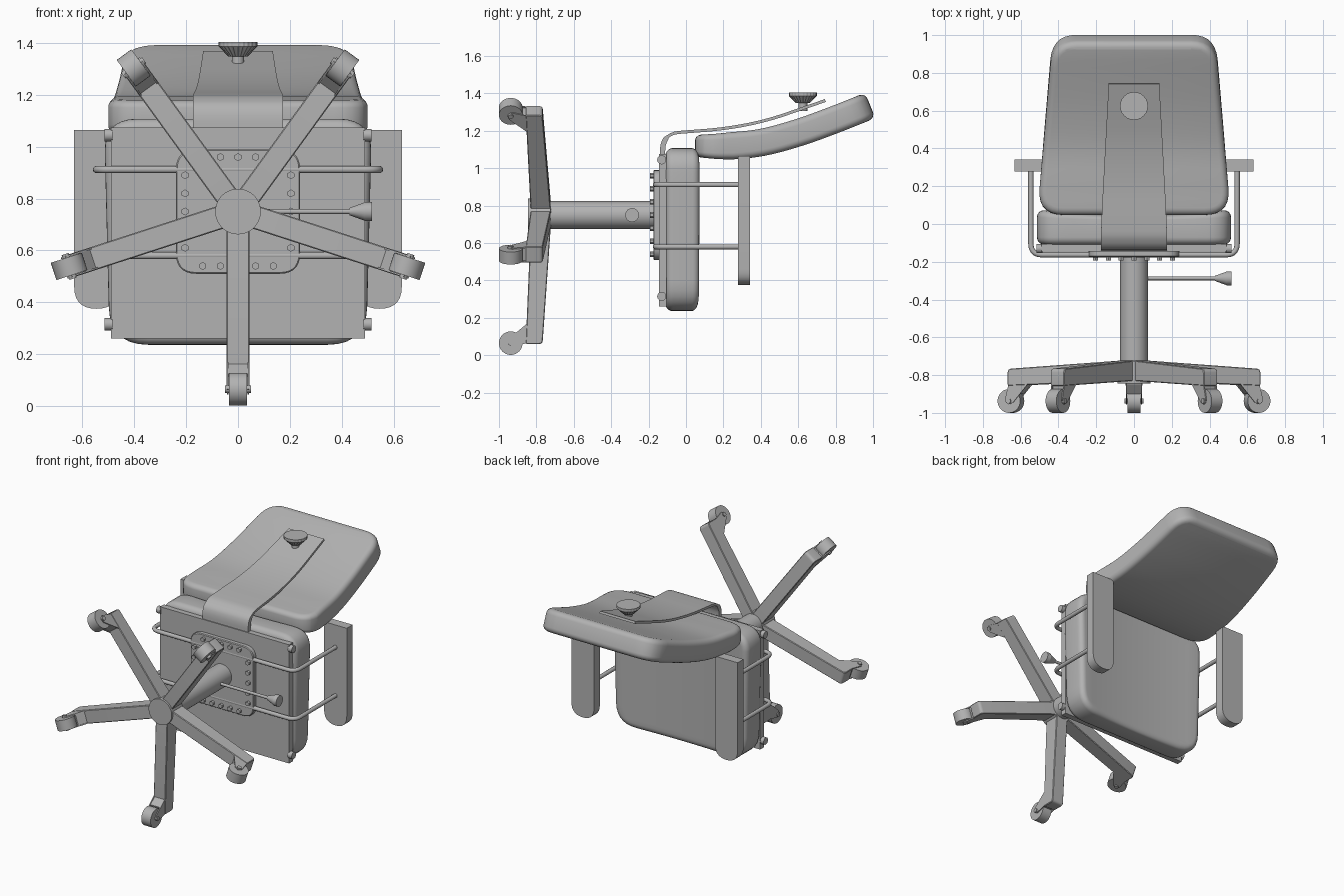
import bpy, bmesh, math
from mathutils import Vector

if "Cube" in bpy.data.objects:
    bpy.data.objects.remove(bpy.data.objects["Cube"])

grey = bpy.data.materials.new("grey")
grey.diffuse_color = (0.45, 0.45, 0.45, 1)
grey.use_nodes = True
grey.node_tree.nodes["Principled BSDF"].inputs["Base Color"].default_value = grey.diffuse_color


def finish(name, bm, angle=35):
    bmesh.ops.recalc_face_normals(bm, faces=bm.faces)
    me = bpy.data.meshes.new(name)
    bm.to_mesh(me)
    bm.free()
    ob = bpy.data.objects.new(name, me)
    bpy.context.collection.objects.link(ob)
    me.materials.append(grey)
    bpy.ops.object.select_all(action='DESELECT')
    ob.select_set(True)
    bpy.context.view_layer.objects.active = ob
    bpy.ops.object.shade_smooth_by_angle(angle=math.radians(angle))
    return ob


def rounded(corners, steps=7, closed=True):
    """corners: (x, y, ..., radius); every corner is replaced by a curve."""
    out, n = [], len(corners)
    for i, c in enumerate(corners):
        p, r = Vector(c[:-1]), c[-1]
        if r == 0 or (not closed and i in (0, n - 1)):
            out.append(p)
            continue
        s = p + (Vector(corners[i - 1][:-1]) - p).normalized() * r
        e = p + (Vector(corners[(i + 1) % n][:-1]) - p).normalized() * r
        for k in range(steps + 1):
            t = k / steps
            out.append(s * (1 - t) ** 2 + p * 2 * t * (1 - t) + e * t * t)
    return out


def slab(name, outline, lo, hi, place, bevel=0, segs=4, cuts_u=(), cuts_v=()):
    """Extrude a 2D outline from lo to hi, soften its rims, cut it and place it."""
    bm = bmesh.new()
    base = bm.faces.new([bm.verts.new((p[0], p[1], lo)) for p in outline])
    ext = bmesh.ops.extrude_face_region(bm, geom=[base], use_keep_orig=True)
    for v in ext["geom"]:
        if isinstance(v, bmesh.types.BMVert):
            v.co.z = hi
    if bevel:
        rims = [e for e in bm.edges if abs(e.verts[0].co.z - e.verts[1].co.z) < 1e-6]
        bmesh.ops.bevel(bm, geom=rims, offset=bevel, segments=segs, profile=0.5, affect='EDGES')
    for axis, cuts in ((0, cuts_u), (1, cuts_v)):
        for c in cuts:
            co, no = Vector((0, 0, 0)), Vector((0, 0, 0))
            co[axis], no[axis] = c, 1
            bmesh.ops.bisect_plane(bm, geom=bm.verts[:] + bm.edges[:] + bm.faces[:],
                                   plane_co=co, plane_no=no)
    for v in bm.verts:
        v.co = place(*v.co)
    return finish(name, bm)


def rod(name, a, b, r0, r1=None, sides=24, flute=1, angle=35):
    """Cylinder or cone from a to b; flute < 1 pulls in every second side vertex."""
    a, b = Vector(a), Vector(b)
    bm = bmesh.new()
    bmesh.ops.create_cone(bm, cap_ends=True, segments=sides, radius1=r0,
                          radius2=r0 if r1 is None else r1, depth=(b - a).length)
    q = (b - a).to_track_quat('Z', 'Y')
    for v in bm.verts:
        step = round(math.atan2(v.co.y, v.co.x) / math.tau * sides)
        if step % 2:
            v.co.xy *= flute
        v.co = q @ v.co + (a + b) / 2
    return finish(name, bm, angle)


def tube(name, pts, r):
    cu = bpy.data.curves.new(name, 'CURVE')
    cu.dimensions, cu.bevel_depth, cu.bevel_resolution, cu.use_fill_caps = '3D', r, 3, True
    sp = cu.splines.new('POLY')
    sp.points.add(len(pts) - 1)
    for q, p in zip(sp.points, pts):
        q.co = (*p, 1)
    ob = bpy.data.objects.new(name, cu)
    bpy.context.collection.objects.link(ob)
    cu.materials.append(grey)
    bpy.ops.object.select_all(action='DESELECT')
    ob.select_set(True)
    bpy.context.view_layer.objects.active = ob
    bpy.ops.object.convert(target='MESH')
    bpy.ops.object.shade_smooth_by_angle(angle=math.radians(40))


def spline(pts, t):
    """Smooth interpolation through (t, value) points."""
    n = len(pts)
    i = max(0, min(n - 2, sum(p[0] <= t for p in pts) - 1))
    (a, fa), (b, fb) = pts[i], pts[i + 1]

    def slope(k):
        l, r = pts[max(k - 1, 0)], pts[min(k + 1, n - 1)]
        return (r[1] - l[1]) / (r[0] - l[0])
    h, s = b - a, (t - a) / (b - a)
    return ((2*s**3 - 3*s**2 + 1) * fa + (s**3 - 2*s**2 + s) * h * slope(i)
            + (3*s**2 - 2*s**3) * fb + (s**3 - s**2) * h * slope(i + 1))


def flat(u, v, w):
    return Vector((u, w, v))


# Seat cushion with a slight dish across its width, and the pan under it
def dished(u, v, w):
    if w > 0:
        w -= 0.03 * max(0, 1 - (u / 0.5) ** 2) * w / 0.075
    return Vector((u, w, v))


seat = [(-0.495, 0.236, 0.15), (0.495, 0.236, 0.15), (0.517, 1.108, 0.13), (-0.517, 1.108, 0.13)]
slab("seat_cushion", rounded(seat), -0.11, 0.075, dished, 0.04, 5,
     [i * 0.08 for i in range(-5, 6)], [0.3 + i * 0.1 for i in range(8)])
pan = [(-0.49, 0.26), (0.49, 0.26), (0.49, 1.075), (-0.49, 1.075)]
slab("seat_pan", pan, -0.145, -0.105, flat)
for s in (-1, 1):
    for z in (0.315, 1.045):
        rod("pan_fastener", (s * 0.485, -0.13, z), (s * 0.515, -0.13, z), 0.024)

# Bolted mounting plate
plate = [(-0.24, 0.51, 0.08), (0.24, 0.51, 0.08), (0.24, 0.99, 0.08), (-0.24, 0.99, 0.08)]
slab("mounting_plate", rounded(plate), -0.175, -0.14, flat, 0.005, 1)
for i in range(-3, 4):
    for j in range(-3, 4):
        if max(abs(i), abs(j)) == 3 and abs(i) + abs(j) < 6:
            x, z = i * 0.068, 0.75 + j * 0.07
            rod("plate_bolt", (x, -0.17, z), (x, -0.193, z), 0.015, sides=6)

# Backrest: flat outline bent along a curve
MID = [(0.04, 1.12), (0.2, 1.118), (0.4, 1.137), (0.6, 1.19), (0.8, 1.262), (1.0, 1.342)]


def bent(u, v, w):
    d = (spline(MID, v + 0.01) - spline(MID, v - 0.01)) / 0.02
    n = Vector((0, -d, 1)).normalized()
    w *= 0.8 + 0.2 * min(1, max(0, (v - 0.04) / 0.2))
    return Vector((u, v, spline(MID, v))) + n * w


back = [(-0.512, 0.048, 0.14), (0.512, 0.048, 0.14), (0.432, 0.985, 0.13), (-0.432, 0.985, 0.13)]
slab("backrest", rounded(back), -0.073, 0.073, bent, 0.035, 5,
     [], [0.1 + i * 0.05 for i in range(18)])

# Bent strap from the pan to the backrest
path = rounded([(-0.125, 1.0, 0), (-0.125, 1.185, 0.09), (0.2, 1.21, 0.1),
                (0.42, 1.25, 0.12), (0.745, 1.362, 0)])
sides = [[], []]
for i, p in enumerate(path):
    t = (path[min(i + 1, len(path) - 1)] - path[max(i - 1, 0)]).normalized()
    half = 0.014 if p.x < -0.1 else 0.008
    for k, s in enumerate((1, -1)):
        sides[k].append(p + Vector((-t.y, t.x)) * half * s)
slab("back_strap", sides[0] + sides[1][::-1], -1, 1,
     lambda u, v, w: Vector((w * (0.174 - 0.04 * max(0, u) / 0.745), u, v)))

# Fluted adjusting knob on the strap
rod("knob_stem", (0, 0.625, 1.305), (0, 0.625, 1.36), 0.024)
rod("knob_cone", (0, 0.625, 1.348), (0, 0.625, 1.386), 0.037, 0.074, 48, 0.95, 8)
rod("knob_rim", (0, 0.625, 1.386), (0, 0.625, 1.405), 0.075, None, 48, 0.97, 8)

# Armrest pads and their bent rods
for s in (-1, 1):
    x0, x1 = s * 0.46, s * 0.632
    pad = [(x0, 0.375, 0.086), (x1, 0.375, 0.086), (x1, 1.065, 0), (x0, 1.065, 0)]
    slab("armrest_pad", rounded(pad), 0.278, 0.342, flat)
for z in (0.58, 0.912):
    tube("armrest_rod", rounded([(-0.546, 0.29, z, 0), (-0.546, -0.163, z, 0.06),
                                 (0.546, -0.163, z, 0.06), (0.546, 0.29, z, 0)], closed=False), 0.014)

# Column, hub and height lever
rod("column", (0, -0.8, 0.75), (0, -0.15, 0.75), 0.074, sides=40)
rod("hub", (0, -0.845, 0.75), (0, -0.725, 0.75), 0.088, sides=40)
rod("lever", (0.05, -0.288, 0.75), (0.46, -0.288, 0.75), 0.010)
rod("lever_handle", (0.43, -0.288, 0.75), (0.49, -0.288, 0.75), 0.014, 0.036)
rod("lever_end", (0.49, -0.288, 0.75), (0.517, -0.288, 0.75), 0.037)

# Five legs with casters
LEG = [(0.05, -0.722, 0), (0.69, -0.767, 0.02), (0.69, -0.857, 0.01), (0.05, -0.83, 0)]
FORK = [(0.58, -0.85), (0.685, -0.85), (0.705, -0.93), (0.685, -0.955), (0.66, -0.945)]
HOOD = [(0.583, -0.845), (0.68, -0.845), (0.68, -0.885), (0.625, -0.9)]
for k in range(5):
    a = math.radians(-90 + 72 * k)

    def radial(u, v, w, c=math.cos(a), s=math.sin(a)):
        return Vector((u * c - w * s, v, 0.75 + u * s + w * c))
    slab("leg", rounded(LEG, 4), -0.045, 0.045, radial, 0.004, 1)
    slab("caster_hood", HOOD, -0.036, 0.036, radial)
    rod("caster_wheel", radial(0.685, -0.937, -0.035), radial(0.685, -0.937, 0.035), 0.063, sides=32)
    rod("caster_axle", radial(0.685, -0.937, -0.05), radial(0.685, -0.937, 0.05), 0.014, sides=16)
    for s in (-1, 1):
        slab("caster_fork", FORK, s * 0.036, s * 0.043, radial)
